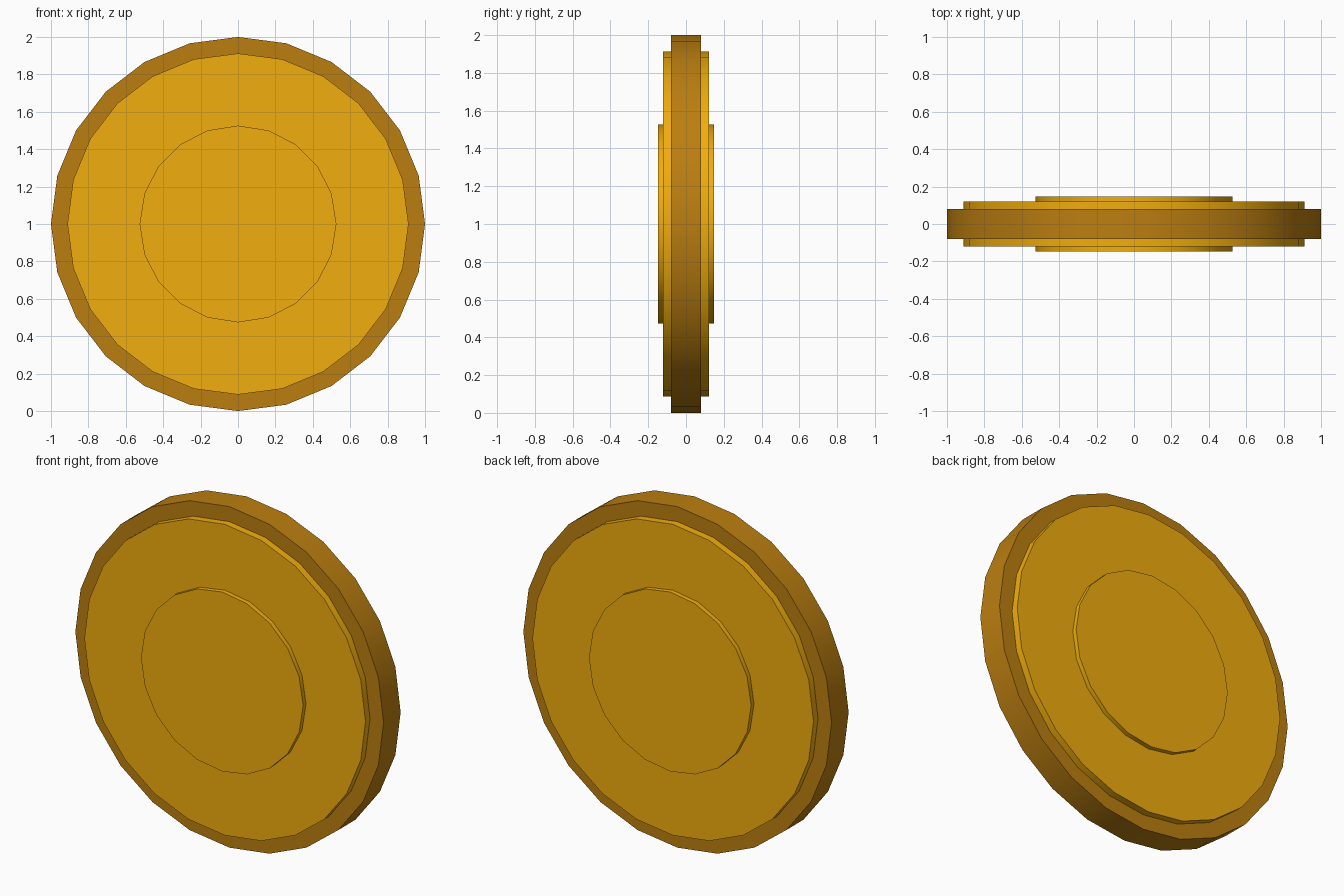
import bpy
from math import radians, pi

if "Cube" in bpy.data.objects:
    bpy.data.objects.remove(bpy.data.objects["Cube"])


def material(name, color):
    m = bpy.data.materials.new(name)
    m.diffuse_color = (*color, 1)
    m.use_nodes = True
    m.node_tree.nodes["Principled BSDF"].inputs["Base Color"].default_value = m.diffuse_color
    return m


gold = material("gold", (0.88, 0.42, 0.004))
dark_gold = material("dark_gold", (0.5, 0.21, 0.005))


def disc(name, sides, radius, depth, mat):
    bpy.ops.mesh.primitive_cylinder_add(vertices=sides, radius=radius, depth=depth,
                                        location=(0, 0, 1), rotation=(pi / 2, 0, 0))
    ob = bpy.context.object
    ob.name = name
    ob.data.materials.append(mat)
    bpy.ops.object.shade_smooth_by_angle(angle=radians(30))
    return ob


# Outer rim, raised face on both sides, and central boss on both sides
disc("coin_rim", 24, 1.0, 0.158, dark_gold)
disc("coin_face", 24, 0.912, 0.242, gold)
disc("coin_centre", 20, 0.526, 0.296, gold)
